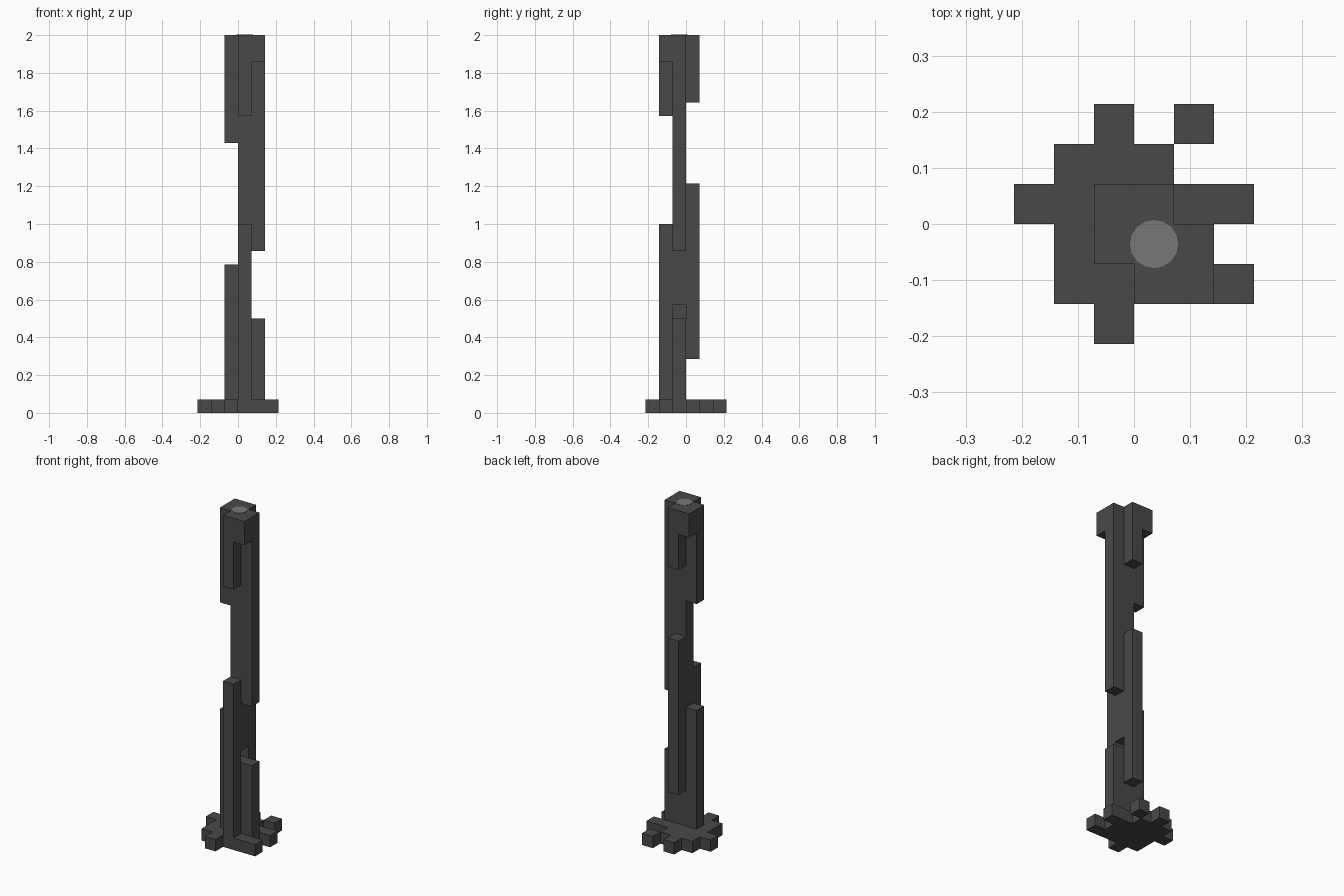
import bpy
import bmesh
import math
from mathutils import Vector

U = 2 / 28  # edge length of one block

cube = bpy.data.objects.get("Cube")
if cube:
    bpy.data.objects.remove(cube, do_unlink=True)


def make_material(name, value):
    mat = bpy.data.materials.new(name)
    mat.use_nodes = True
    color = (value, value, value, 1)
    mat.diffuse_color = color
    bsdf = mat.node_tree.nodes["Principled BSDF"]
    bsdf.inputs["Base Color"].default_value = color
    bsdf.inputs["Roughness"].default_value = 0.9
    return mat


dark_stone = make_material("dark_stone", 0.066)
pale_stone = make_material("pale_stone", 0.19)


def column(x, y, *spans):
    """Blocks of one upright column, for each (bottom, top) span."""
    return {(x, y, z) for low, high in spans for z in range(low, high)}


# Ragged one-block-high foot: (row, first column, last column)
foot_rows = [(2, -1, -1), (2, 1, 1), (1, -2, 0), (0, -3, 2),
             (-1, -2, 1), (-2, -2, 2), (-3, -1, -1)]
foot = {(x, y, 0) for y, a, b in foot_rows for x in range(a, b + 1)}

# Shaft core and the broken strips that cling to its sides
parts = {
    "foot": foot,
    "shaft_core": column(0, -1, (1, 7), (8, 28)),
    "front_strips": column(0, -2, (1, 14), (22, 28)),
    "back_strips": column(0, 0, (4, 17), (23, 28)),
    "left_strips": column(1, -1, (1, 7), (12, 28)),
    "right_strips": column(-1, -1, (1, 11), (20, 28)),
    "front_left_cap": column(1, -2, (26, 28)),
    "back_right_cap": column(-1, 0, (26, 28)),
}
occupied = set().union(*parts.values())


def build_blocks(name, cells):
    """Skin the exposed sides of the blocks and merge flat areas."""
    bm = bmesh.new()
    for cell in sorted(cells):
        center = Vector(cell) + Vector((0.5, 0.5, 0.5))
        for axis in range(3):
            for sign in (-1, 1):
                n = Vector((0, 0, 0))
                n[axis] = sign
                if tuple(int(c + d) for c, d in zip(cell, n)) in occupied:
                    continue
                s = Vector((0, 0, 0))
                s[(axis + 1) % 3] = 1
                t = n.cross(s)
                corners = [n + s + t, n - s + t, n - s - t, n + s - t]
                bm.faces.new([bm.verts.new((center + c / 2) * U) for c in corners])
    bmesh.ops.remove_doubles(bm, verts=bm.verts, dist=U / 100)
    bmesh.ops.dissolve_limit(bm, angle_limit=math.radians(1),
                             verts=bm.verts, edges=bm.edges)
    mesh = bpy.data.meshes.new(name)
    bm.to_mesh(mesh)
    bm.free()
    mesh.materials.append(dark_stone)
    bpy.context.collection.objects.link(bpy.data.objects.new(name, mesh))


for part_name, part_cells in parts.items():
    build_blocks(part_name, part_cells)

# Thin pale disc on the top of the shaft
bpy.ops.mesh.primitive_cylinder_add(vertices=16, radius=0.043, depth=0.004,
                                    location=(U / 2, -U / 2, 2))
disc = bpy.context.object
disc.name = "top_disc"
disc.data.materials.append(pale_stone)
